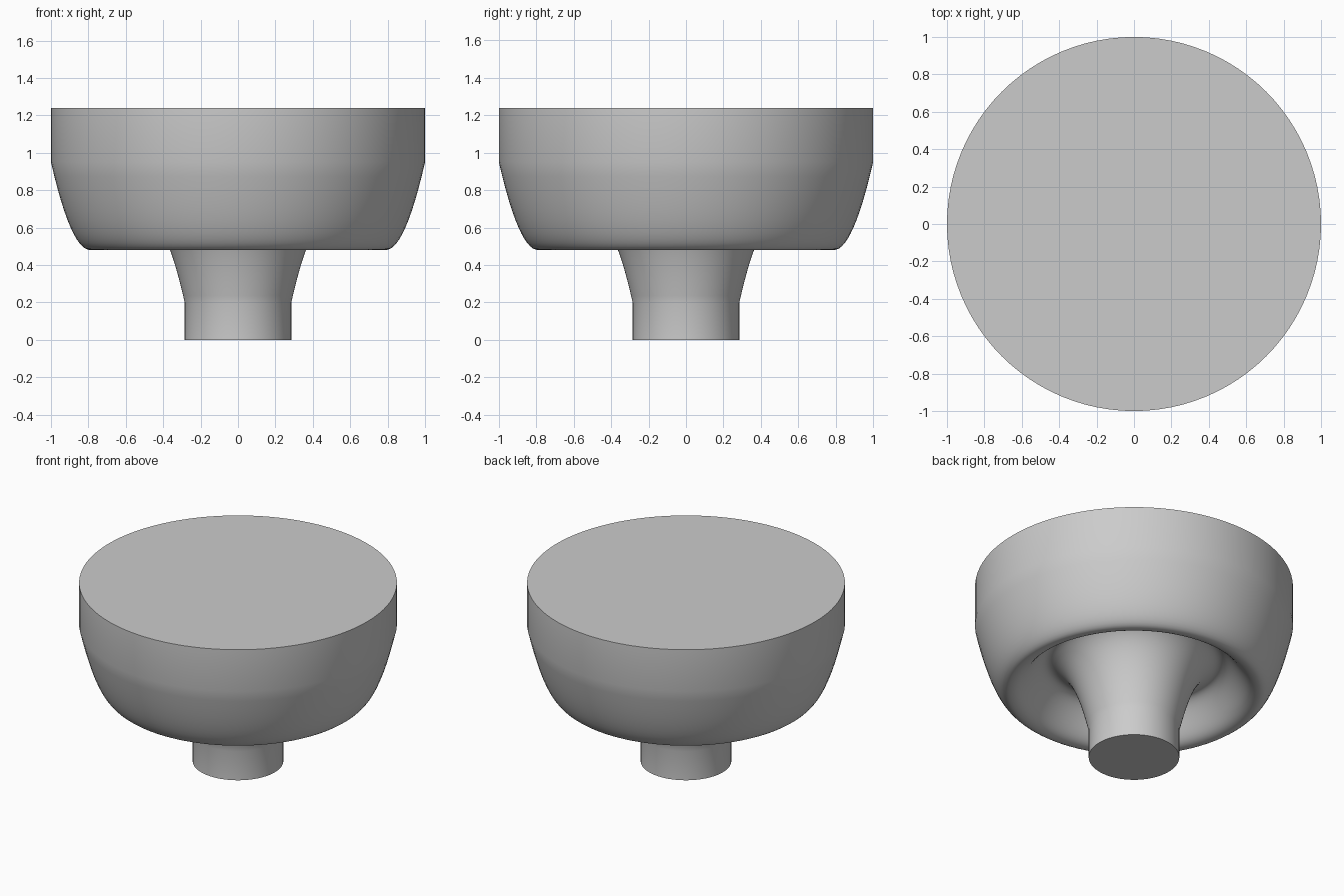
import bpy, bmesh, math
from mathutils import Vector
from mathutils.geometry import interpolate_bezier

cube = bpy.data.objects.get("Cube")
if cube:
    bpy.data.objects.remove(cube)

grey = bpy.data.materials.new("light grey")
grey.use_nodes = True
grey.diffuse_color = (0.6, 0.6, 0.6, 1)
grey.node_tree.nodes["Principled BSDF"].inputs["Base Color"].default_value = (0.6, 0.6, 0.6, 1)


def arc(a, b, c, d, steps=14):
    """Bezier points in (radius, height), without the start point."""
    pts = [Vector((p[0], 0, p[1])) for p in (a, b, c, d)]
    return [(p.x, p.z) for p in interpolate_bezier(*pts, steps)][1:]


# Half profile from the foot of the stem to the centre of the top
profile = [(0, 0), (0.285, 0), (0.285, 0.2)]
# Flaring stem
profile += arc((0.285, 0.2), (0.32, 0.35), (0.37, 0.56), (0.46, 0.65))
# Hollow underside and rounded lower rim
profile += arc((0.46, 0.65), (0.53, 0.72), (0.57, 0.70), (0.63, 0.62))
profile += arc((0.63, 0.62), (0.69, 0.54), (0.72, 0.48), (0.79, 0.48))
# Curved outer wall, straight band and flat top
profile += arc((0.79, 0.48), (0.85, 0.48), (0.92, 0.60), (1.0, 0.95))
profile += [(1.0, 1.24), (0, 1.24)]

bm = bmesh.new()
verts = [bm.verts.new((r, 0, z)) for r, z in profile]
edges = [bm.edges.new(pair) for pair in zip(verts, verts[1:])]
bmesh.ops.spin(bm, geom=verts + edges, cent=(0, 0, 0), axis=(0, 0, 1),
               angle=math.tau, steps=96)
bmesh.ops.remove_doubles(bm, verts=bm.verts, dist=0.0001)
bmesh.ops.recalc_face_normals(bm, faces=bm.faces)

mesh = bpy.data.meshes.new("knob")
bm.to_mesh(mesh)
bm.free()
mesh.materials.append(grey)
knob = bpy.data.objects.new("knob", mesh)
bpy.context.collection.objects.link(knob)

bpy.ops.object.select_all(action="DESELECT")
knob.select_set(True)
bpy.context.view_layer.objects.active = knob
bpy.ops.object.shade_smooth_by_angle(angle=math.radians(35))
